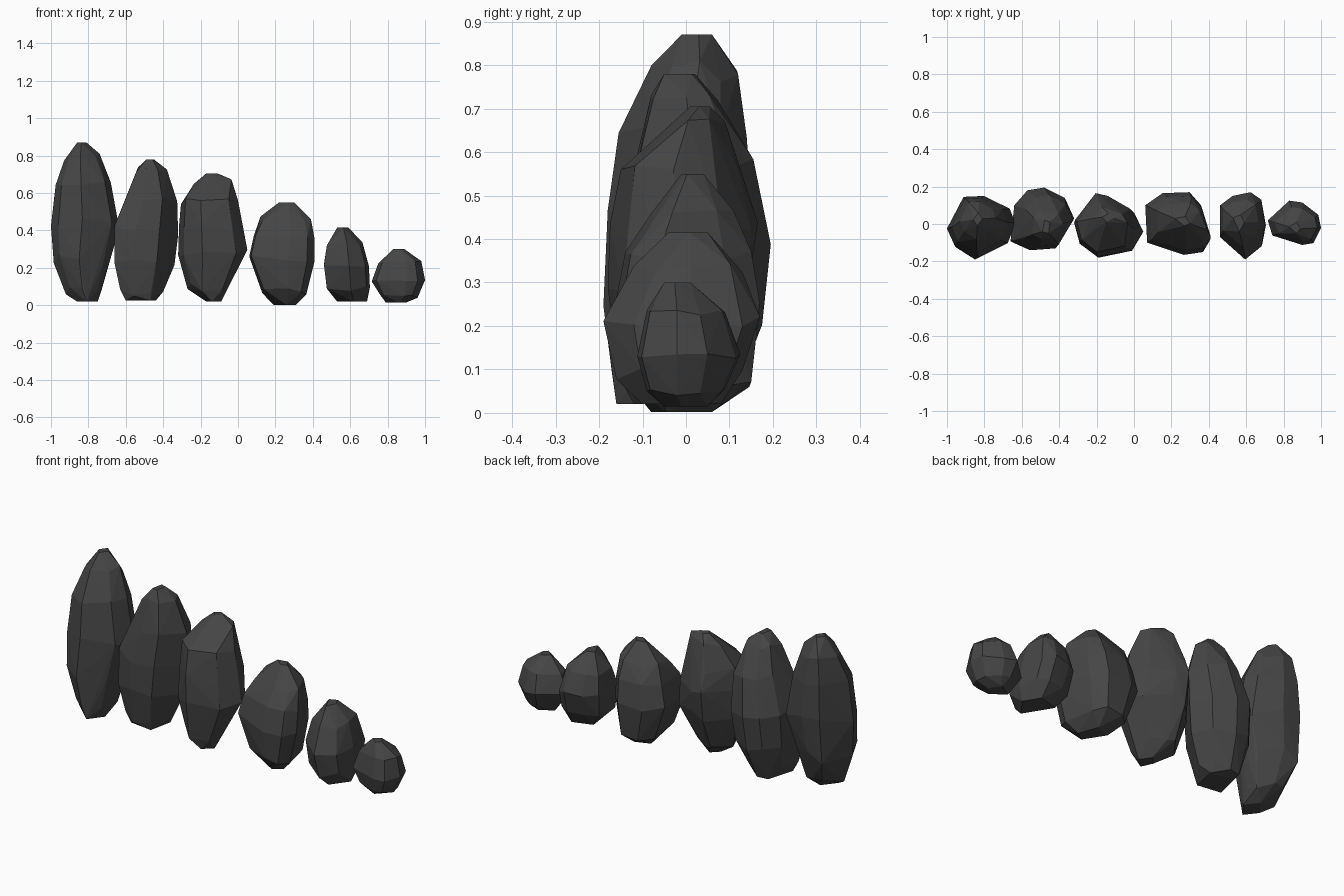
import bpy, bmesh, random

stone = bpy.data.materials.new("charcoal stone")
stone.diffuse_color = (0.06, 0.06, 0.06, 1)


def fit(vals, lo, hi):
    a, b = min(vals), max(vals)
    return [lo + (v - a) / (b - a) * (hi - lo) for v in vals]


def rock(name, seed, outline, levels):
    """Faceted boulder: hull of the plan outline fitted to each level
    (z, x min, x max, y min, y max)."""
    rnd = random.Random(seed)
    bm = bmesh.new()
    height = levels[-1][0] - levels[0][0]
    for i, (z, x0, x1, y0, y1) in enumerate(levels):
        end = i in (0, len(levels) - 1)
        pts = outline[::2] if end else outline
        xs = fit([p[0] for p in pts], x0, x1)
        ys = fit([p[1] for p in pts], y0, y1)
        for x, y in zip(xs, ys):
            dz = 0 if end else rnd.uniform(-.035, .035) * height
            bm.verts.new((x, y, z + dz))
    bmesh.ops.convex_hull(bm, input=bm.verts[:])
    loose = [v for v in bm.verts if not v.link_faces]
    bmesh.ops.delete(bm, geom=loose, context='VERTS')
    bmesh.ops.recalc_face_normals(bm, faces=bm.faces[:])
    me = bpy.data.meshes.new(name)
    bm.to_mesh(me)
    bm.free()
    me.materials.append(stone)
    bpy.context.collection.objects.link(bpy.data.objects.new(name, me))


# Row of boulders, tallest to smallest
rock("tallest_rock", 1,
     [(-1, -.03), (-.91, .145), (-.8, .15), (-.66, .08), (-.63, 0),
      (-.67, -.11), (-.83, -.19), (-.96, -.12)], [
    (.02, -.86, -.75, -.16, -.02), (.08, -.92, -.73, -.17, .07),
    (.25, -.985, -.69, -.19, .13), (.44, -1.0, -.635, -.18, .15),
    (.66, -.975, -.68, -.155, .14), (.79, -.93, -.74, -.08, .12),
    (.87, -.86, -.81, -.01, .06)])
rock("second_rock", 2,
     [(-.66, -.09), (-.64, .1), (-.57, .18), (-.48, .195), (-.37, .14),
      (-.32, .03), (-.42, -.13), (-.55, -.14)], [
    (.025, -.60, -.44, -.09, .06), (.06, -.63, -.40, -.11, .11),
    (.22, -.66, -.34, -.14, .175), (.40, -.66, -.32, -.14, .195),
    (.58, -.595, -.325, -.12, .155), (.71, -.545, -.38, -.08, .08),
    (.78, -.49, -.45, -.05, .02)])
rock("third_rock", 3,
     [(-.32, .02), (-.2, .165), (-.13, .15), (0, .08), (.05, -.03),
      (-.01, -.14), (-.19, -.18), (-.29, -.1)], [
    (.02, -.17, -.09, -.12, -.02), (.10, -.27, -.05, -.15, .07),
    (.28, -.32, .05, -.18, .14), (.42, -.315, .025, -.175, .165),
    (.55, -.305, .0, -.15, .13), (.655, -.235, -.035, -.06, .09),
    (.705, -.17, -.11, .01, .055)])
rock("fourth_rock", 4,
     [(.07, .1), (.16, .165), (.3, .17), (.36, .1), (.41, -.08),
      (.37, -.15), (.27, -.165), (.08, -.1)], [
    (.002, .19, .31, -.08, .06), (.075, .13, .365, -.15, .15),
    (.25, .06, .41, -.165, .17), (.36, .085, .41, -.14, .15),
    (.46, .12, .39, -.08, .11), (.55, .22, .30, -.01, .04)])
rock("fifth_rock", 5,
     [(.46, .1), (.53, .15), (.63, .17), (.69, .13), (.71, 0),
      (.69, -.12), (.6, -.19), (.46, -.07)], [
    (.02, .53, .69, -.10, .08), (.09, .475, .705, -.16, .13),
    (.21, .46, .70, -.19, .17), (.33, .475, .665, -.12, .13),
    (.415, .53, .59, -.04, .05)])
rock("smallest_rock", 6,
     [(.715, .02), (.83, .125), (.9, .115), (.985, .05), (1, -.02),
      (.96, -.1), (.9, -.11), (.74, -.06)], [
    (.015, .79, .90, -.05, .05), (.05, .76, .96, -.09, .09),
    (.13, .715, 1.0, -.112, .125), (.23, .75, .98, -.09, .09),
    (.30, .83, .89, -.05, .01)])
